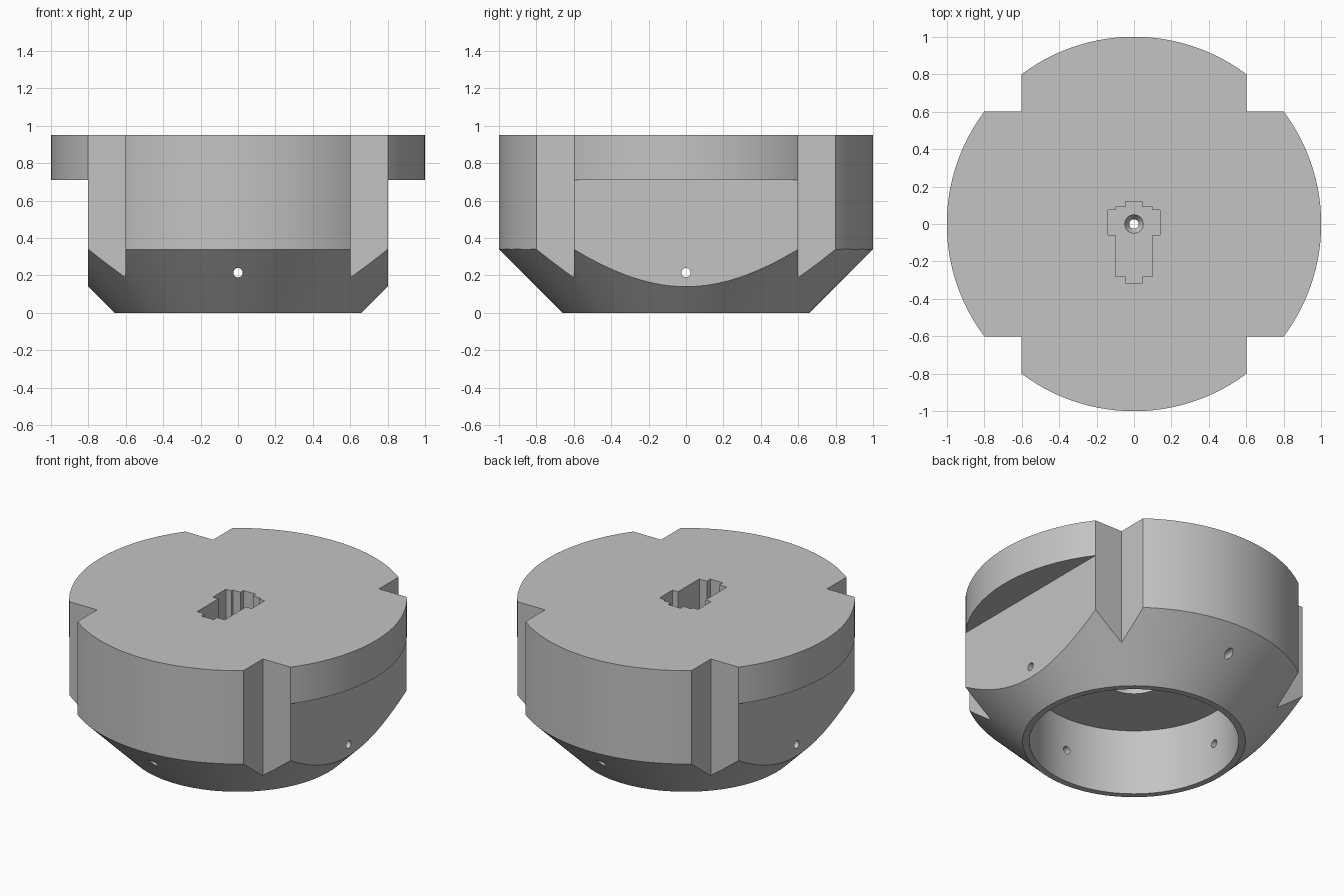
import bpy
import bmesh
from mathutils import Matrix, Vector
from math import pi

default = bpy.data.objects.get("Cube")
if default:
    bpy.data.objects.remove(default, do_unlink=True)

metal = bpy.data.materials.new("plain grey metal")
metal.use_nodes = True
GREY = (0.55, 0.55, 0.55, 1)
metal.diffuse_color = GREY
metal.node_tree.nodes["Principled BSDF"].inputs["Base Color"].default_value = GREY


def add_object(name, bm):
    bmesh.ops.recalc_face_normals(bm, faces=bm.faces)
    mesh = bpy.data.meshes.new(name)
    bm.to_mesh(mesh)
    bm.free()
    mesh.materials.append(metal)
    obj = bpy.data.objects.new(name, mesh)
    bpy.context.collection.objects.link(obj)
    return obj


def lathe(name, profile, steps):
    bm = bmesh.new()
    verts = [bm.verts.new((r, 0, z)) for r, z in profile]
    edges = [bm.edges.new(pair) for pair in zip(verts, verts[1:])]
    bmesh.ops.spin(bm, geom=verts + edges, cent=(0, 0, 0), axis=(0, 0, 1),
                   angle=2 * pi, steps=steps)
    bmesh.ops.remove_doubles(bm, verts=bm.verts, dist=0.0001)
    return add_object(name, bm)


def box(name, low, high):
    low, high = Vector(low), Vector(high)
    bm = bmesh.new()
    bmesh.ops.create_cube(bm, size=1, matrix=Matrix.Translation((low + high) / 2)
                          @ Matrix.Diagonal((*(high - low), 1)))
    return add_object(name, bm)


def drill(name, radius, length, matrix):
    bm = bmesh.new()
    bmesh.ops.create_cone(bm, cap_ends=True, segments=24, radius1=radius,
                          radius2=radius, depth=length, matrix=matrix)
    return add_object(name, bm)


def cut(target, cutter):
    mod = target.modifiers.new("cut", "BOOLEAN")
    mod.operation = "DIFFERENCE"
    mod.solver = "EXACT"
    mod.object = cutter
    bpy.context.view_layer.objects.active = target
    bpy.ops.object.modifier_apply(modifier=mod.name)
    bpy.data.objects.remove(cutter, do_unlink=True)


# Round body with chamfered underside, wide bore and a small inner recess
body = lathe("chuck_body", [(0, 0.58), (0.18, 0.58), (0.18, 0.43), (0.62, 0.43),
                            (0.62, 0), (0.66, 0), (1, 0.34), (1, 0.95), (0, 0.95)], 128)

# Square notches at the four corners
for sx in (-1, 1):
    for sy in (-1, 1):
        a, b = Vector((sx * 0.6, sy * 0.6)), Vector((sx * 1.2, sy * 1.2))
        cut(body, box("corner_cutter", (min(a.x, b.x), min(a.y, b.y), -0.1),
                      (max(a.x, b.x), max(a.y, b.y), 1.1)))

# Flats under the two side ledges
cut(body, box("left_flat_cutter", (0.8, -0.9, -0.1), (1.2, 0.9, 0.71)))
cut(body, box("right_flat_cutter", (-1.2, -0.9, -0.1), (-0.8, 0.9, 0.71)))

# Stepped key pocket in the top face
FLOOR = 0.7
half = [(0.045, 0.12), (0.045, 0.09), (0.1, 0.09), (0.1, 0.075), (0.14, 0.075),
        (0.14, -0.06), (0.1, -0.06), (0.1, -0.28), (0.045, -0.28), (0.045, -0.315)]
outline = half + [(-x, y) for x, y in reversed(half)]
bm = bmesh.new()
face = bm.faces.new([bm.verts.new((x, y, FLOOR)) for x, y in outline])
top = bmesh.ops.extrude_face_region(bm, geom=[face])["geom"]
bmesh.ops.translate(bm, vec=(0, 0, 0.4),
                    verts=[v for v in top if isinstance(v, bmesh.types.BMVert)])
cut(body, add_object("pocket_cutter", bm))

# Countersunk centre hole and the cross-drilled pin holes
cut(body, lathe("countersink_cutter", [(0, 0.5), (0.025, 0.5), (0.025, FLOOR - 0.04),
                                       (0.05, FLOOR), (0.05, FLOOR + 0.05),
                                       (0, FLOOR + 0.05)], 32))
for axis in ("X", "Y"):
    cut(body, drill("pin_cutter", 0.025, 2.4, Matrix.Translation((0, 0, 0.215))
                    @ Matrix.Rotation(pi / 2, 4, axis)))

# Smooth round walls, crisp edges
bpy.ops.object.select_all(action="DESELECT")
body.select_set(True)
bpy.context.view_layer.objects.active = body
bpy.ops.object.shade_smooth_by_angle(angle=pi / 7)
